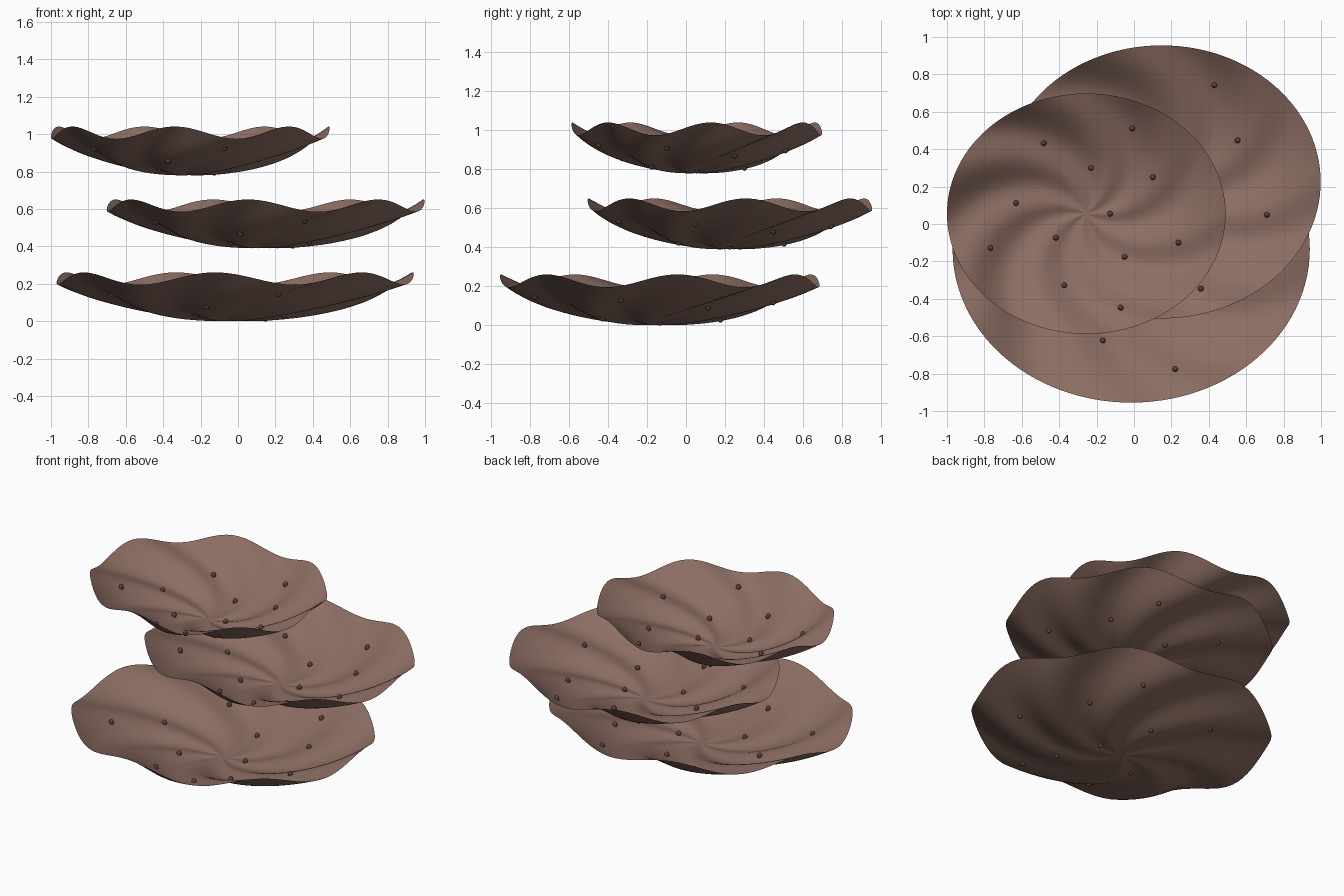
import bpy, bmesh, math
from mathutils import Matrix

if "Cube" in bpy.data.objects:
    bpy.data.objects.remove(bpy.data.objects["Cube"])

LOBES, TWIST, PHASE = 7, 8.2, math.radians(45)
RISE, WAVE = 0.227, 0.033          # bowl height and ripple height at the rim
RINGS, SEGS, STUDS = 24, 112, 12
GOLDEN = math.radians(222.5)


def material(name, color):
    m = bpy.data.materials.new(name)
    m.diffuse_color = (*color, 1)
    m.use_nodes = True
    m.node_tree.nodes["Principled BSDF"].inputs["Base Color"].default_value = m.diffuse_color
    return m


shell_mat = material("shell_brown", (0.266, 0.156, 0.125))
stud_mat = material("stud_brown", (0.11, 0.055, 0.042))


def height(r, a):
    """Bowl with spiral ripples; r is 0 to 1."""
    return RISE * r * r + WAVE * r * math.cos(LOBES * a - PHASE + TWIST * (1 - r)) + 0.001


def finish(bm, name, mat):
    for f in bm.faces:
        f.smooth = True
    me = bpy.data.meshes.new(name)
    bm.to_mesh(me)
    bm.free()
    me.materials.append(mat)
    ob = bpy.data.objects.new(name, me)
    bpy.context.collection.objects.link(ob)
    return ob


def dish(name, cx, cy, cz, rx, ry):
    # thin rippled oval sheet
    bm = bmesh.new()
    centre = bm.verts.new((cx, cy, cz + height(0, 0)))
    prev = None
    for i in range(1, RINGS + 1):
        r = i / RINGS
        ring = []
        for j in range(SEGS):
            a = 2 * math.pi * j / SEGS
            ring.append(bm.verts.new((cx + rx * r * math.cos(a),
                                      cy + ry * r * math.sin(a),
                                      cz + height(r, a))))
        for j in range(SEGS):
            k = (j + 1) % SEGS
            if prev is None:
                bm.faces.new((centre, ring[j], ring[k]))
            else:
                bm.faces.new((prev[j], ring[j], ring[k], prev[k]))
        prev = ring
    finish(bm, name, shell_mat)

    # small studs in a golden-angle spread
    bm = bmesh.new()
    for i in range(STUDS):
        r = math.sqrt(0.7 * (i + 0.5) / STUDS)
        a = i * GOLDEN
        pos = (cx + rx * r * math.cos(a), cy + ry * r * math.sin(a),
               cz + height(r, a) + 0.005)
        mat = Matrix.Translation(pos) @ Matrix.Diagonal((1, 1, 1.35, 1))
        bmesh.ops.create_uvsphere(bm, u_segments=12, v_segments=8, radius=0.015, matrix=mat)
    finish(bm, name + "_studs", stud_mat)


dish("lower_dish", -0.015, -0.135, 0.0, 0.955, 0.82)
dish("middle_dish", 0.148, 0.225, 0.39, 0.85, 0.73)
dish("upper_dish", -0.255, 0.055, 0.78, 0.745, 0.643)
